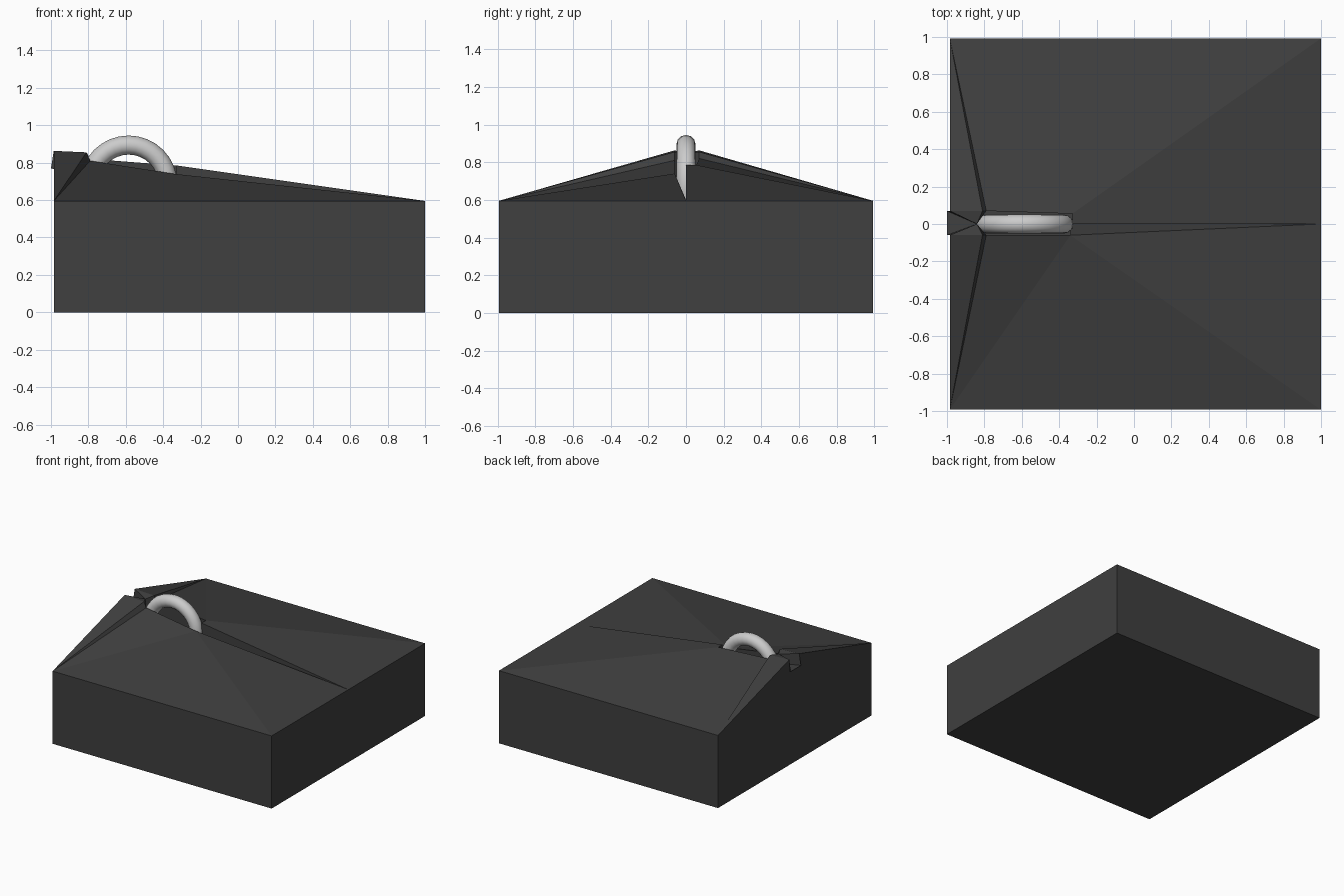
import bpy, bmesh, math
from mathutils import Vector

if "Cube" in bpy.data.objects:
    bpy.data.objects.remove(bpy.data.objects["Cube"])

XL, XR, W, Z = -0.985, 1.0, 0.993, 0.595   # block limits and eave height
FLOOR = 0.6                                # bottom of the slot under the ring

dark = bpy.data.materials.new("dark")
dark.diffuse_color = (0.05, 0.05, 0.05, 1)
dark.use_nodes = True
dark.node_tree.nodes["Principled BSDF"].inputs["Base Color"].default_value = dark.diffuse_color

bm = bmesh.new()


def face(*pts):
    bm.faces.new([bm.verts.new(p) for p in pts])


def half(s, y, z_slot, x_end, z_end, y_end):
    """One side of the block: outer wall, faceted roof, slot and notch walls."""
    L, R = (XL, s * W, Z), (XR, s * W, Z)
    L0, R0 = (XL, s * W, 0), (XR, s * W, 0)
    a, b = (XL, s * y, 0.863), (-0.81, s * y, 0.855)
    c, d = (-0.79, s * y, z_slot), (x_end, s * y_end, z_end)
    e, g = (XR, 0, Z), (x_end, 0, FLOOR)
    # outer walls and bottom
    face(L0, R0, R, L)
    face(R0, (XR, 0, 0), e, R)
    face(L0, (XL, 0, 0), (XR, 0, 0), R0)
    lip, lip0 = (-1, s * y, 0.77), (-1, 0, 0.77)
    under, under0 = (XL, s * y, 0.765), (XL, 0, 0.765)
    face(L0, L, a, under, under0, (XL, 0, 0))
    # roof facets
    for tri in ((L, a, b), (L, b, c), (L, c, d), (L, d, R), (R, d, e)):
        face(*tri)
    # pointed notch at the left end
    n, n0 = (-0.84, 0, 0.845), (-0.84, 0, 0.77)
    face(a, b, n)
    face(a, n, n0, lip)
    face(lip, lip0, n0)
    face(a, lip, under)
    face(lip, lip0, under0, under)
    # slot holding the ring
    cf, df = (-0.79, s * y, FLOOR), (x_end, s * y_end, FLOOR)
    nf = (-0.84, 0, FLOOR)
    face(b, c, cf, nf, n)
    face(c, d, df, cf)
    face(nf, cf, df, g)
    return d, df, e, g


# front side, with the sloping wall of the long groove
d, df, e, g = half(-1, 0.06, 0.81, -0.34, 0.74, 0.06)
face(d, e, g)
face(d, df, g)
# back side, higher, with a vertical wall along the groove
d, df, e, g = half(1, 0.07, 0.82, -0.33, 0.785, 0.055)
f = (d[0], 0, d[2])
face(d, f, e)
face(f, e, g)
face(d, f, g, df)

bmesh.ops.remove_doubles(bm, verts=bm.verts, dist=0.0005)
bmesh.ops.recalc_face_normals(bm, faces=bm.faces)
mesh = bpy.data.meshes.new("block")
bm.to_mesh(mesh)
bm.free()
block = bpy.data.objects.new("block", mesh)
mesh.materials.append(dark)
bpy.context.collection.objects.link(block)

# ring standing in the slot
bpy.ops.mesh.primitive_torus_add(major_radius=0.21, minor_radius=0.051,
                                 major_segments=32, minor_segments=12,
                                 location=(-0.585, 0, 0.684),
                                 rotation=(math.pi / 2, 0, 0))
ring = bpy.context.object
ring.name = "ring"
bpy.ops.object.shade_smooth_by_angle(angle=math.radians(35))
